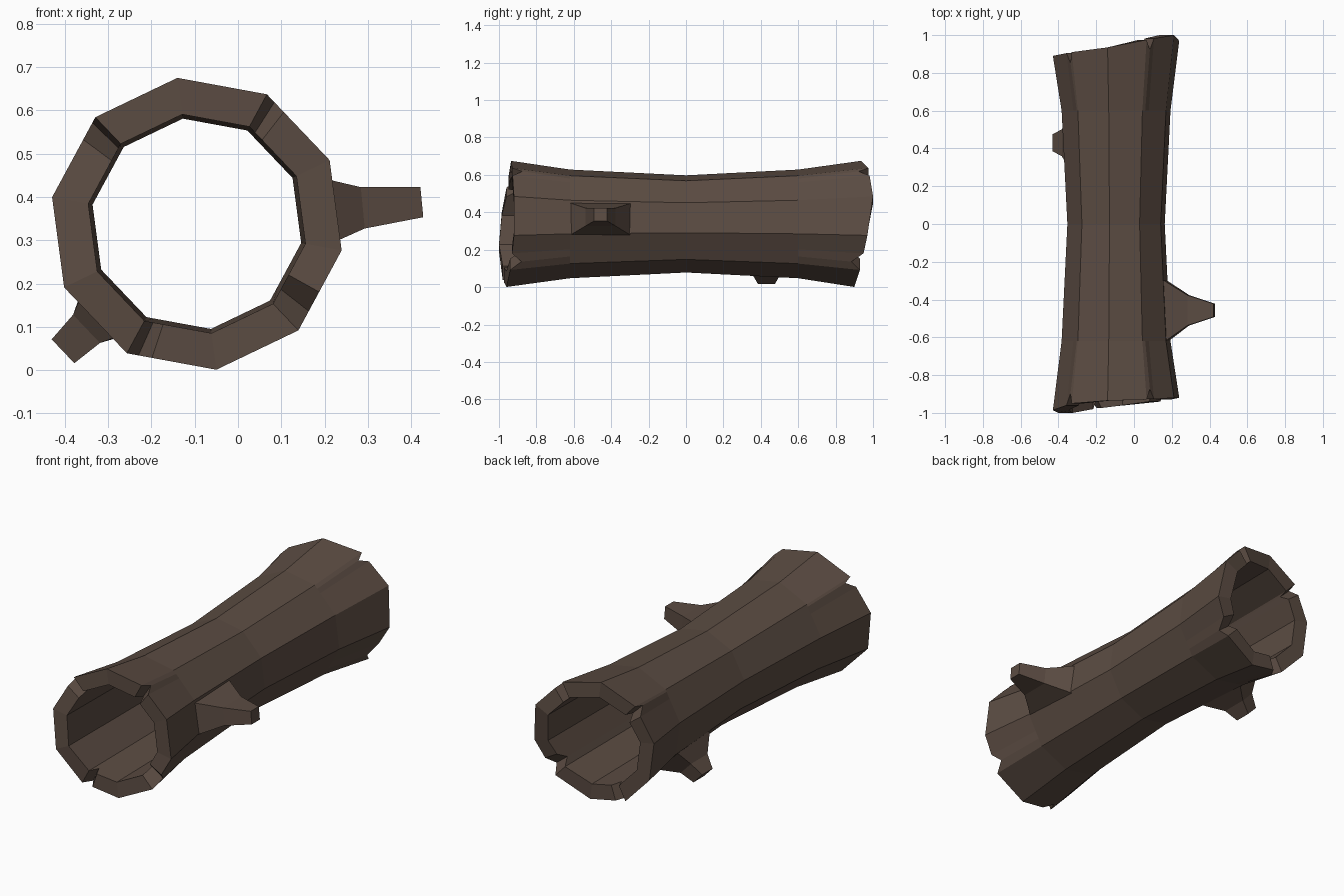
import bpy, bmesh, math

if "Cube" in bpy.data.objects:
    bpy.data.objects.remove(bpy.data.objects["Cube"])

CX, CZ = -0.095, 0.338          # log axis
SIDES = 10
START = math.radians(97.6)

bark = bpy.data.materials.new("dark_brown_bark")
bark.diffuse_color = (0.105, 0.072, 0.055, 1)
bark.use_nodes = True
bark.node_tree.nodes["Principled BSDF"].inputs["Base Color"].default_value = bark.diffuse_color


def make_object(name, bm):
    bmesh.ops.recalc_face_normals(bm, faces=bm.faces[:])
    mesh = bpy.data.meshes.new(name)
    bm.to_mesh(mesh)
    bm.free()
    mesh.materials.append(bark)
    ob = bpy.data.objects.new(name, mesh)
    bpy.context.collection.objects.link(ob)
    return ob


def lerp(a, b, t):
    return a + (b - a) * t


# Uneven broken ends: y of each corner, clockwise from the top
front_y = [-.935, -.93, -.92, -.92, -.94, -.96, -.98, -1.0, -.985, -.95]
back_y = [.935, .975, 1.0, .97, .93, .90, .89, .89, .89, .91]
# Chips in the rims: side -> (inner points along it, position of deepest point)
chips = {1: ((.12, .27), .12), 3: ((.52, .76), .76),
         5: ((.72, .87), .87), 8: ((.72, .93), .93)}

# Columns around the log: (unit x, unit z, front y, back y)
corners = [(math.cos(START - k * math.tau / SIDES), math.sin(START - k * math.tau / SIDES))
           for k in range(SIDES)]
columns = []
for k in range(SIDES):
    n = (k + 1) % SIDES
    points, deepest = chips.get(k, ((), None))
    for t in (0,) + tuple(points):
        d = 0.055 if t == deepest else 0
        columns.append((lerp(corners[k][0], corners[n][0], t),
                        lerp(corners[k][1], corners[n][1], t),
                        lerp(front_y[k], front_y[n], t) + d,
                        lerp(back_y[k], back_y[n], t) - d))

# Hollow log: rings run along the outside, then back through the bore
rings = [(.34, "front"), (.293, -.62), (.262, 0), (.293, .6), (.34, "back"),
         (.255, "back"), (.245, 0), (.255, "front")]
bm = bmesh.new()
grid = []
for r, y in rings:
    row = []
    for ux, uz, fy, by in columns:
        yy = fy if y == "front" else by if y == "back" else y
        row.append(bm.verts.new((CX + r * ux, yy, CZ + r * uz)))
    grid.append(row)
for i in range(len(grid)):
    a, b = grid[i], grid[(i + 1) % len(grid)]
    for j in range(len(columns)):
        m = (j + 1) % len(columns)
        bm.faces.new((a[j], a[m], b[m], b[j]))
make_object("hollow_log", bm)


def surface(y):
    """Distance from the axis to the middle of a side, just under the bark."""
    y = abs(y)
    return 0.951 * lerp(.262, .293, min(y, .61) / .61) - 0.004


def branch_stub(name, angle, y, sections):
    """Tapered square stub; sections are (distance or None, half length, half width)."""
    a = math.radians(angle)
    ox, oz = math.cos(a), math.sin(a)
    bm = bmesh.new()
    loops = []
    for d, hy, hw in sections:
        loop = []
        for sy, sw in ((-1, -1), (1, -1), (1, 1), (-1, 1)):
            yy = y + sy * hy
            r = surface(yy) if d is None else d
            loop.append(bm.verts.new((CX + r * ox - sw * hw * oz, yy,
                                      CZ + r * oz + sw * hw * ox)))
        loops.append(loop)
    for a0, b0 in zip(loops, loops[1:]):
        for j in range(4):
            m = (j + 1) % 4
            bm.faces.new((a0[j], a0[m], b0[m], b0[j]))
    bm.faces.new(loops[0])
    bm.faces.new(loops[-1])
    make_object(name, bm)


# Broken branch stubs
branch_stub("right_branch_stub", 5.5, -.457,
            [(None, .16, .085), (.385, .08, .048), (.522, .035, .035)])
branch_stub("left_branch_stub", -136.4, .43,
            [(None, .15, .085), (.352, .072, .045), (.427, .045, .038)])
